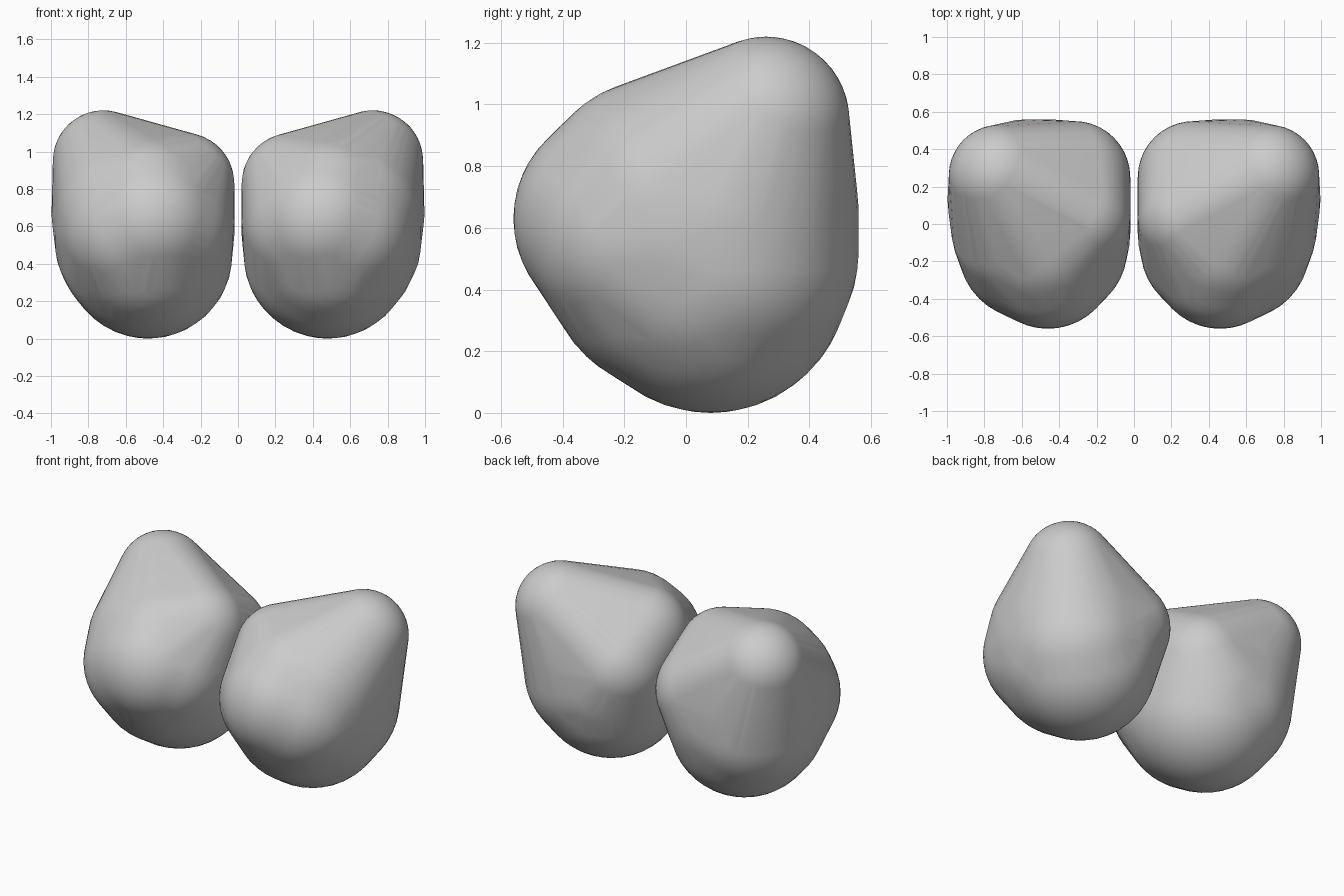
import bpy, bmesh
from mathutils import Matrix

cube = bpy.data.objects.get("Cube")
if cube:
    bpy.data.objects.remove(cube, do_unlink=True)

# Plain grey finish
grey = bpy.data.materials.new("plain_grey")
grey.use_nodes = True
colour = (0.6, 0.6, 0.6, 1)
grey.diffuse_color = colour
grey.node_tree.nodes["Principled BSDF"].inputs["Base Color"].default_value = colour

# Rounded lobes (centre, radius) that the skin is stretched over
LOBES = [
    ((0.72, 0.26, 0.95), 0.27),    # raised outer back corner
    ((0.29, 0.03, 0.83), 0.27),    # inner top shoulder
    ((0.32, 0.25, 0.68), 0.30),    # inner back corner
    ((0.46, -0.20, 0.63), 0.36),   # front bulge
    ((0.56, -0.13, 0.58), 0.38),   # front bulge, outer half
    ((0.40, -0.13, 0.60), 0.365),  # front bulge, inner half
    ((0.48, -0.10, 0.70), 0.38),   # upper front
    ((0.58, -0.03, 0.68), 0.395),  # upper front, outer half
    ((0.45, -0.05, 0.62), 0.43),   # inner side
    ((0.45, 0.13, 0.55), 0.43),    # lower inner back
    ((0.55, 0.13, 0.52), 0.43),    # lower outer back
    ((0.49, -0.03, 0.49), 0.425),  # lower front
    ((0.48, 0.08, 0.45), 0.45),    # rounded base
    ((0.53, 0.06, 0.48), 0.43),    # lower outer side
    ((0.56, 0.00, 0.60), 0.42),    # front outer side
    ((0.567, 0.13, 0.66), 0.43),   # outer side
]


def make_pad(name, side):
    """Convex skin around the lobes; side is +1 for left, -1 for right."""
    bm = bmesh.new()
    for (x, y, z), radius in LOBES:
        place = Matrix.Translation((side * x, y, z))
        bmesh.ops.create_icosphere(bm, subdivisions=4, radius=radius, matrix=place)

    # Keep only the points, then wrap them
    points = [v.co.copy() for v in bm.verts]
    bm.clear()
    for p in points:
        bm.verts.new(p)
    bmesh.ops.convex_hull(bm, input=bm.verts[:])
    loose = [v for v in bm.verts if not v.link_faces]
    bmesh.ops.delete(bm, geom=loose, context="VERTS")
    bmesh.ops.recalc_face_normals(bm, faces=bm.faces[:])
    for f in bm.faces:
        f.smooth = True

    mesh = bpy.data.meshes.new(name)
    bm.to_mesh(mesh)
    bm.free()
    mesh.materials.append(grey)
    obj = bpy.data.objects.new(name, mesh)
    bpy.context.collection.objects.link(obj)


make_pad("left_pad", 1)
make_pad("right_pad", -1)
